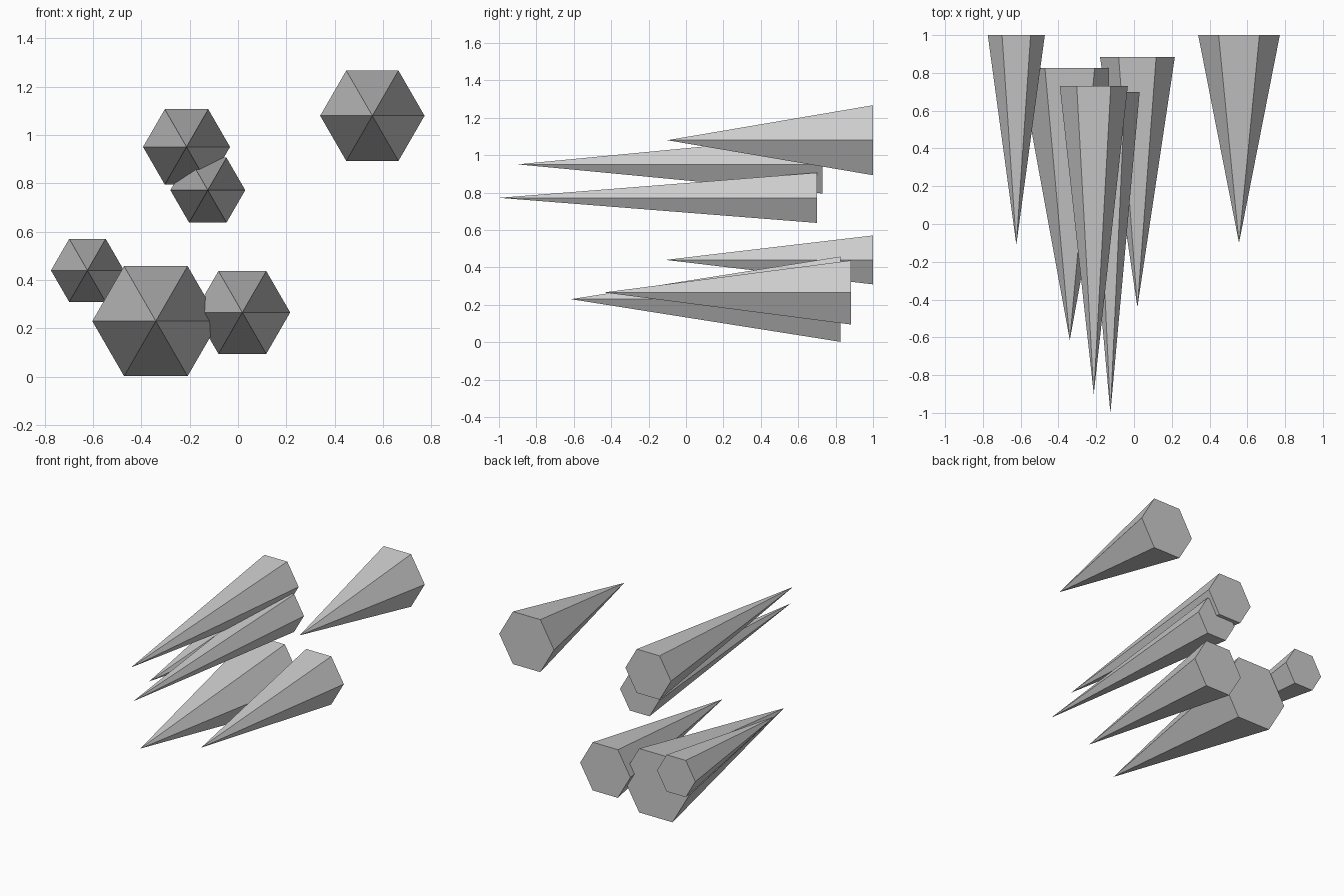
import bpy
import bmesh
from math import cos, sin, tau

cube = bpy.data.objects.get("Cube")
if cube:
    bpy.data.objects.remove(cube, do_unlink=True)

# Plain grey stone
grey = bpy.data.materials.new("grey")
grey.use_nodes = True
colour = (0.6, 0.6, 0.6, 1)
grey.diffuse_color = colour
grey.node_tree.nodes["Principled BSDF"].inputs["Base Color"].default_value = colour


def spike(name, x, z, radius, tip_y, base_y, sides=6):
    """Faceted spike pointing forward, with a corner of its base on each side."""
    bm = bmesh.new()
    ring = [bm.verts.new((radius * cos(tau * i / sides), base_y,
                          radius * sin(tau * i / sides))) for i in range(sides)]
    tip = bm.verts.new((0, tip_y, 0))
    bm.faces.new(ring)
    for i in range(sides):
        bm.faces.new((ring[i], tip, ring[(i + 1) % sides]))
    bmesh.ops.recalc_face_normals(bm, faces=bm.faces)
    mesh = bpy.data.meshes.new(name)
    bm.to_mesh(mesh)
    bm.free()
    mesh.materials.append(grey)
    obj = bpy.data.objects.new(name, mesh)
    obj.location = (x, 0, z)
    bpy.context.collection.objects.link(obj)


# Upper spikes
spike("upper_left_spike", 0.556, 1.08, 0.216, -0.1, 1.0)
spike("upper_middle_spike", -0.213, 0.951, 0.18, -0.9, 0.73)
spike("middle_spike", -0.125, 0.772, 0.155, -1.0, 0.70)

# Lower spikes
spike("lower_right_spike", -0.623, 0.44, 0.151, -0.11, 1.0)
spike("lower_large_spike", -0.34, 0.23, 0.263, -0.615, 0.825)
spike("lower_left_spike", 0.018, 0.266, 0.198, -0.44, 0.883)
